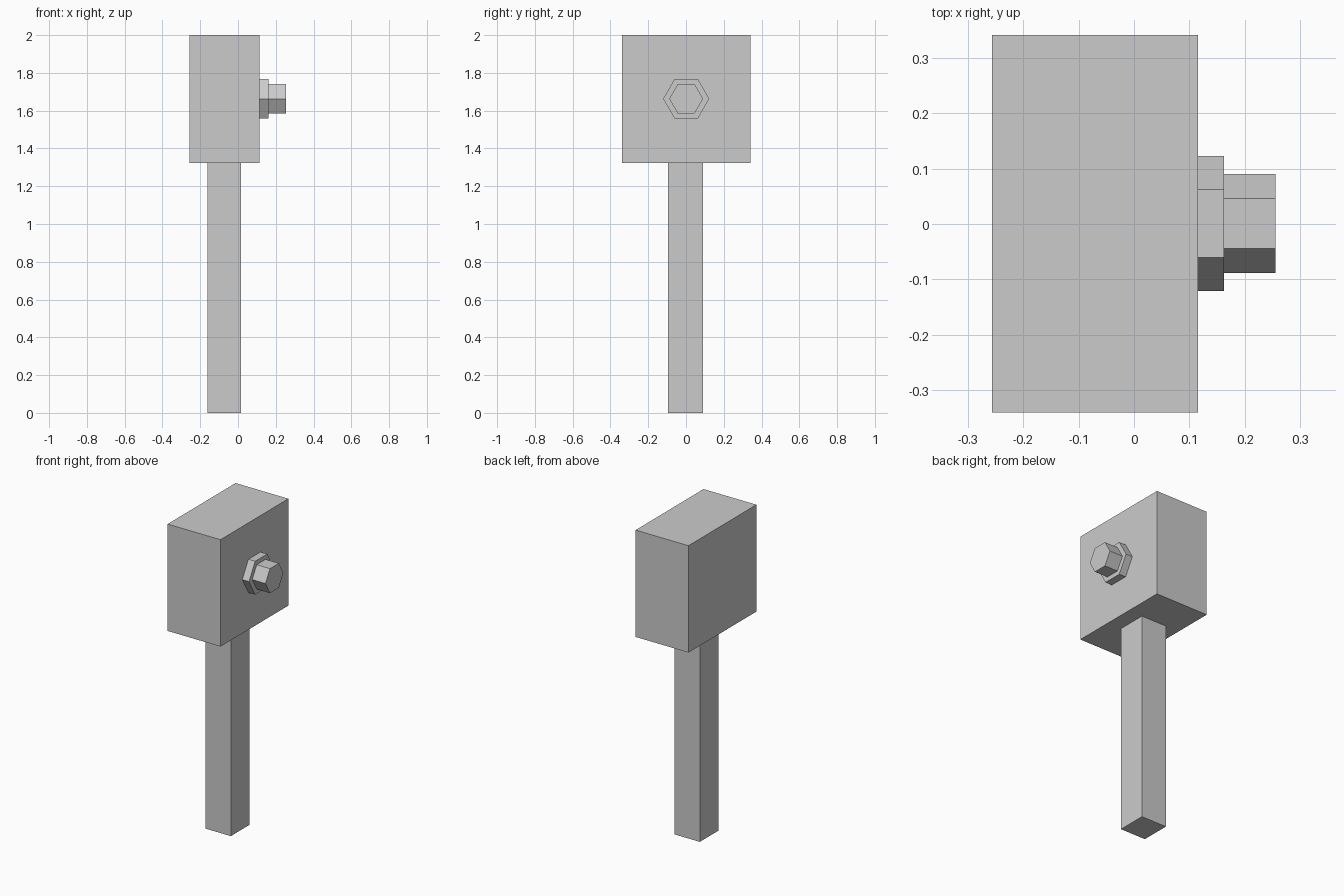
import bpy
from math import pi, sin, cos

if "Cube" in bpy.data.objects:
    bpy.data.objects.remove(bpy.data.objects["Cube"])


def prism(name, profile, axis, start, end):
    """Extrude a closed 2D profile along x (profile = y,z) or z (profile = x,y)."""
    def place(p, d):
        return (d, p[0], p[1]) if axis == 'x' else (p[0], p[1], d)
    n = len(profile)
    verts = [place(p, d) for d in (start, end) for p in profile]
    faces = [tuple(range(n))[::-1], tuple(range(n, 2 * n))]
    faces += [(i, (i + 1) % n, n + (i + 1) % n, n + i) for i in range(n)]
    mesh = bpy.data.meshes.new(name)
    mesh.from_pydata(verts, [], faces)
    obj = bpy.data.objects.new(name, mesh)
    bpy.context.collection.objects.link(obj)
    return obj


def rect(x0, x1, y0, y1):
    return [(x0, y0), (x1, y0), (x1, y1), (x0, y1)]


def hexagon(radius, cy=0.001, cz=1.663):
    return [(cy + radius * cos(i * pi / 3), cz + radius * sin(i * pi / 3)) for i in range(6)]


# square post and the box it carries
prism("post", rect(-0.161, 0.017, -0.096, 0.091), 'z', 0.0, 1.322)
prism("box", rect(-0.256, 0.115, -0.34, 0.341), 'z', 1.322, 2.0)

# stepped hexagonal knob on the right face
prism("knob_collar", hexagon(0.122), 'x', 0.115, 0.162)
prism("knob", hexagon(0.0895), 'x', 0.162, 0.255)
